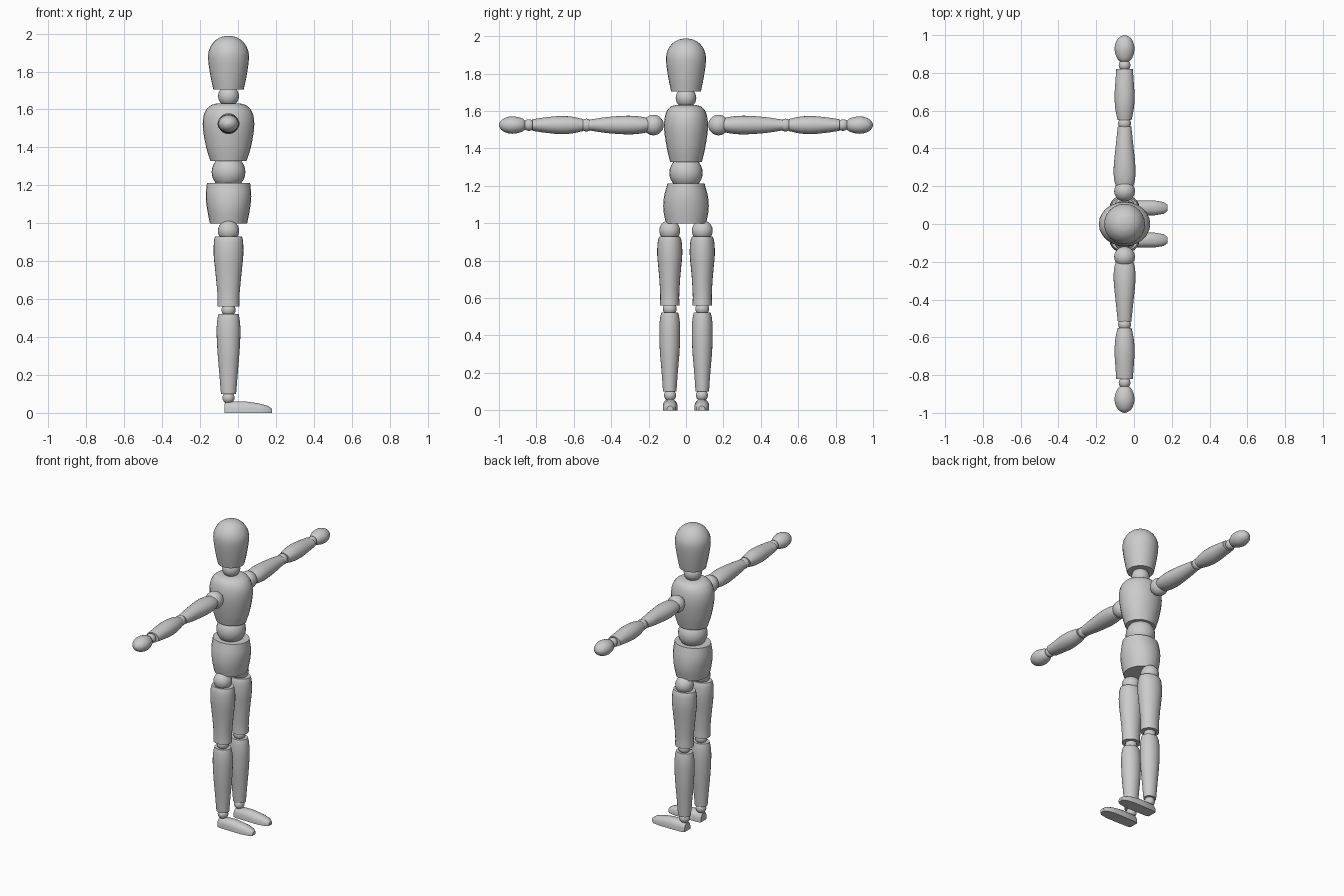
import bpy, bmesh, math
from mathutils import Vector

cube = bpy.data.objects.get("Cube")
if cube:
    bpy.data.objects.remove(cube, do_unlink=True)

grey = bpy.data.materials.new("plain_grey")
grey.use_nodes = True
GREY = (0.6, 0.6, 0.6, 1)
grey.diffuse_color = GREY
grey.node_tree.nodes["Principled BSDF"].inputs["Base Color"].default_value = GREY

CX = -0.05      # body axis
ARM_Z = 1.525   # arm height
SEGMENTS = 24


def finish(name, bm):
    bmesh.ops.recalc_face_normals(bm, faces=bm.faces)
    mesh = bpy.data.meshes.new(name)
    bm.to_mesh(mesh)
    bm.free()
    obj = bpy.data.objects.new(name, mesh)
    bpy.context.collection.objects.link(obj)
    mesh.materials.append(grey)
    bpy.ops.object.select_all(action='DESELECT')
    obj.select_set(True)
    bpy.context.view_layer.objects.active = obj
    bpy.ops.object.shade_smooth_by_angle(angle=math.radians(40))


def skin(name, rings):
    """Bridge successive rings of points and cap both ends."""
    bm = bmesh.new()
    loops = [[bm.verts.new(p) for p in ring] for ring in rings]
    n = len(loops[0])
    for a, b in zip(loops, loops[1:]):
        for i in range(n):
            j = (i + 1) % n
            bm.faces.new((a[i], a[j], b[j], b[i]))
    bm.faces.new(loops[0])
    bm.faces.new(loops[-1])
    finish(name, bm)


def smooth(profile, steps=3):
    """Catmull-Rom curve through the profile points."""
    p = [Vector(q) for q in profile]
    p = [2 * p[0] - p[1]] + p + [2 * p[-1] - p[-2]]
    out = []
    for a, b, c, d in zip(p, p[1:], p[2:], p[3:]):
        for k in range(steps):
            t = k / steps
            out.append(0.5 * (2 * b + (c - a) * t + (2 * a - 5 * b + 4 * c - d) * t ** 2
                              + (3 * b - a - 3 * c + d) * t ** 3))
    return out + [p[-2]]


def turned(name, profile, y=0, side=0):
    """Turned part: rows of (distance, x radius, other radius), upright or along an arm."""
    rings = []
    for t, rx, r2 in smooth(profile):
        ring = []
        for i in range(SEGMENTS):
            a = math.tau * i / SEGMENTS
            u, v = CX + rx * math.cos(a), r2 * math.sin(a)
            ring.append((u, side * t, ARM_Z + v) if side else (u, y + v, t))
        rings.append(ring)
    skin(name, rings)


def ball(name, y, z, r):
    bm = bmesh.new()
    bmesh.ops.create_uvsphere(bm, u_segments=SEGMENTS, v_segments=14, radius=r)
    bmesh.ops.translate(bm, verts=bm.verts, vec=(CX, y, z))
    finish(name, bm)


# Head and trunk
turned("head", [(1.705, .08, .08), (1.78, .096, .095), (1.87, .108, .107), (1.92, .1, .1),
                (1.96, .074, .074), (1.982, .038, .038), (1.988, .004, .004)])
ball("neck_joint", 0, 1.67, 0.055)
turned("chest", [(1.327, .095, .085), (1.4, .118, .102), (1.5, .135, .117), (1.565, .132, .114),
                 (1.605, .113, .1), (1.624, .088, .08), (1.632, .06, .055)])
ball("waist_joint", 0, 1.27, 0.089)
turned("pelvis", [(.998, .098, .107), (1.07, .112, .121), (1.14, .12, .118), (1.213, .114, .099)])

for label, s in (("left", 1), ("right", -1)):
    # Leg
    y = s * 0.087
    ball(label + "_hip_joint", y, 0.96, 0.056)
    turned(label + "_thigh", [(.56, .058, .052), (.62, .058, .051), (.72, .067, .057),
                              (.83, .078, .067), (.9, .077, .064), (.93, .071, .055)], y)
    ball(label + "_knee_joint", y, 0.543, 0.037)
    turned(label + "_shin", [(.1, .04, .036), (.2, .048, .043), (.32, .058, .053),
                             (.43, .063, .056), (.49, .059, .052), (.522, .053, .045)], y)
    y = s * 0.085
    ball(label + "_ankle_joint", y, 0.08, 0.032)

    # Foot: flat sole, chamfered upper, tapering toe
    stations = [(-.07, .03, .05), (-.055, .037, .059), (.04, .039, .06),
                (.11, .039, .05), (.158, .031, .037), (.178, .016, .022)]
    shape = [(-1, 0), (-1, .5), (-.8, .8), (-.4, 1), (.4, 1), (.8, .8), (1, .5), (1, 0)]
    skin(label + "_foot", [[(x, y + w * u, h * v) for u, v in shape] for x, w, h in stations])

    # Arm
    ball(label + "_shoulder_joint", s * 0.174, ARM_Z, 0.055)
    turned(label + "_upper_arm", [(.2, .046, .036), (.24, .056, .045), (.31, .057, .05),
                                  (.42, .046, .043), (.515, .036, .029)], side=s)
    ball(label + "_elbow_joint", s * 0.532, ARM_Z, 0.034)
    turned(label + "_forearm", [(.55, .037, .032), (.61, .049, .045), (.68, .053, .048),
                                (.76, .048, .04), (.82, .044, .031)], side=s)
    ball(label + "_wrist_joint", s * 0.84, ARM_Z, 0.031)
    turned(label + "_hand", [(.857, .02, .02), (.873, .037, .034), (.905, .05, .044), (.94, .052, .046),
                             (.975, .04, .035), (.993, .021, .019), (1, .003, .003)], side=s)
